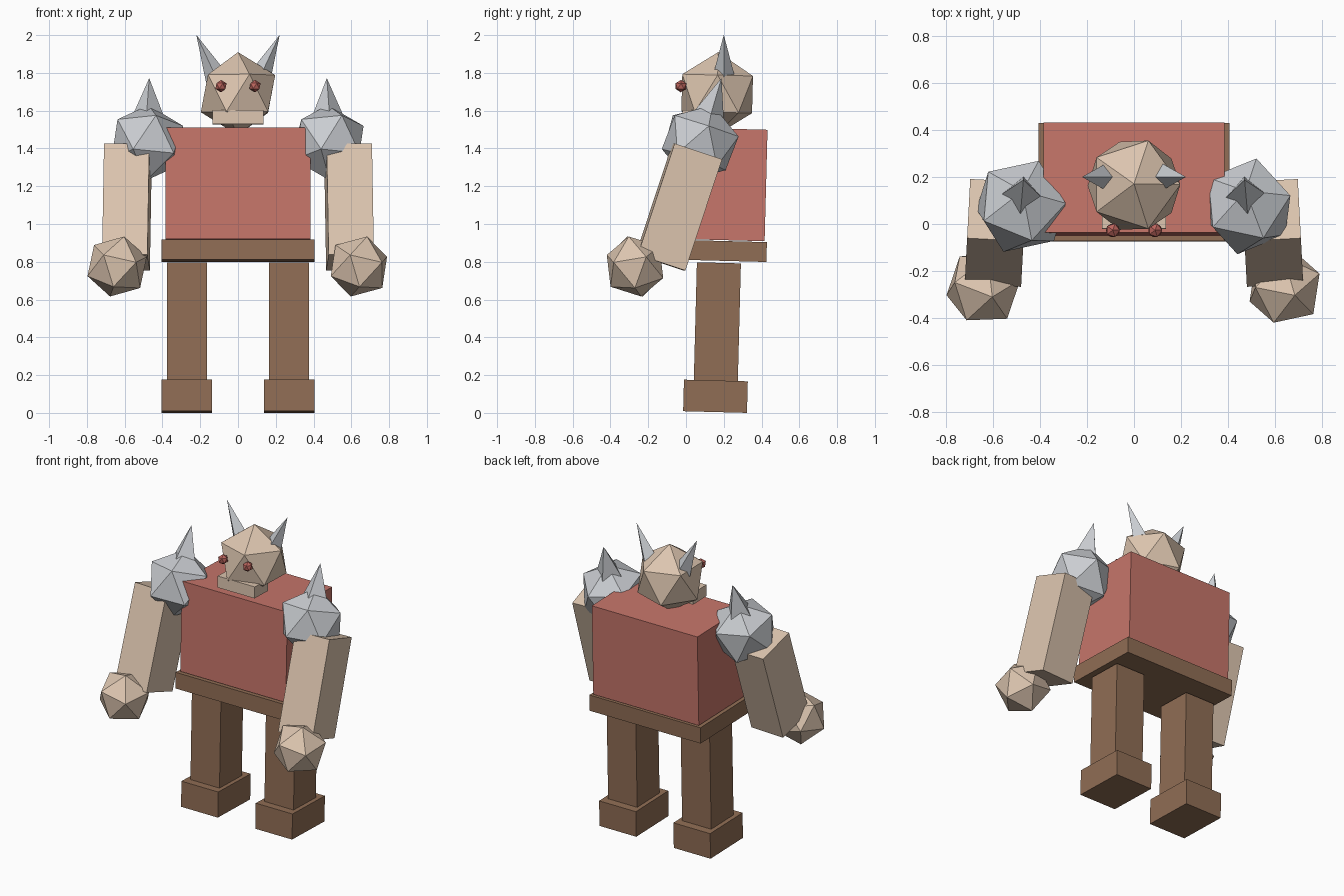
import bpy, bmesh
from math import radians
from mathutils import Matrix, Vector

cube = bpy.data.objects.get("Cube")
if cube:
    bpy.data.objects.remove(cube, do_unlink=True)


def material(name, rgb):
    m = bpy.data.materials.new(name)
    m.use_nodes = True
    m.diffuse_color = (*rgb, 1)
    m.node_tree.nodes["Principled BSDF"].inputs["Base Color"].default_value = (*rgb, 1)
    return m


SKIN = material("tan skin", (0.72, 0.56, 0.43))
RED = material("red cloth", (0.57, 0.18, 0.145))
BROWN = material("brown leather", (0.28, 0.155, 0.09))
STEEL = material("pale steel", (0.59, 0.61, 0.64))
EYE = material("red eye", (0.50, 0.13, 0.11))


def rot(angle, axis):
    return Matrix.Rotation(radians(angle), 4, axis)


LEAN = rot(-1.5, 'X')


def part(name, bm, mat, center, turn):
    mesh = bpy.data.meshes.new(name)
    bm.to_mesh(mesh)
    bm.free()
    mesh.materials.append(mat)
    obj = bpy.data.objects.new(name, mesh)
    obj.matrix_world = Matrix.Translation(center) @ turn
    bpy.context.collection.objects.link(obj)


def box(name, mat, center, size, turn=LEAN):
    bm = bmesh.new()
    bmesh.ops.create_cube(bm, size=1)
    bmesh.ops.scale(bm, vec=size, verts=bm.verts)
    part(name, bm, mat, center, turn)


def ball(name, mat, center, radius, turn=LEAN):
    bm = bmesh.new()
    bmesh.ops.create_icosphere(bm, subdivisions=1, radius=radius)
    part(name, bm, mat, center, turn)


def spike(name, mat, base, radius, length, turn):
    # four-sided point with its base at the origin
    bm = bmesh.new()
    bmesh.ops.create_cone(bm, cap_ends=True, segments=4, radius1=radius,
                          radius2=0, depth=length)
    bmesh.ops.translate(bm, vec=(0, 0, length / 2), verts=bm.verts)
    part(name, bm, mat, base, turn)


# Torso, belt and head
box("torso", RED, (0, 0.19, 1.21), (0.77, 0.468, 0.59))
box("belt", BROWN, (0, 0.177, 0.858), (0.81, 0.5, 0.105))
ball("head", SKIN, (0, 0.165, 1.69), 0.22)
box("jaw", SKIN, (0, 0.05, 1.565), (0.27, 0.14, 0.075))

# Paired parts
for side, s in (("left", 1), ("right", -1)):
    ball(side + "_eye", EYE, (s * 0.09, -0.027, 1.73), 0.033)
    spike(side + "_horn", STEEL, (s * 0.115, 0.2, 1.775), 0.06, 0.25, rot(s * 25, 'Y'))
    box(side + "_leg", BROWN, (s * 0.27, 0.166, 0.482), (0.212, 0.233, 0.625))
    box(side + "_foot", BROWN, (s * 0.271, 0.156, 0.088), (0.268, 0.338, 0.167))

    # Arm swings forward and slightly outward
    twist = rot(s * 5, 'Z')
    swing = twist @ rot(-18.3, 'X')
    shoulder = Vector((s * 0.48, 0.075, 1.43))
    ball(side + "_shoulder_guard", STEEL, shoulder, 0.21, swing)
    spike(side + "_shoulder_spike", STEEL, shoulder + swing @ Vector((0, 0, 0.12)),
          0.095, 0.24, swing)
    box(side + "_arm", SKIN, (s * 0.588, -0.038, 1.09), (0.24, 0.265, 0.62),
        rot(s * 3, 'Z') @ rot(-18.3, 'X'))
    ball(side + "_hand", SKIN, (s * 0.64, -0.27, 0.775), 0.168,
         twist @ rot(13, 'X') @ rot(14, 'Y') @ rot(22, 'Z'))
